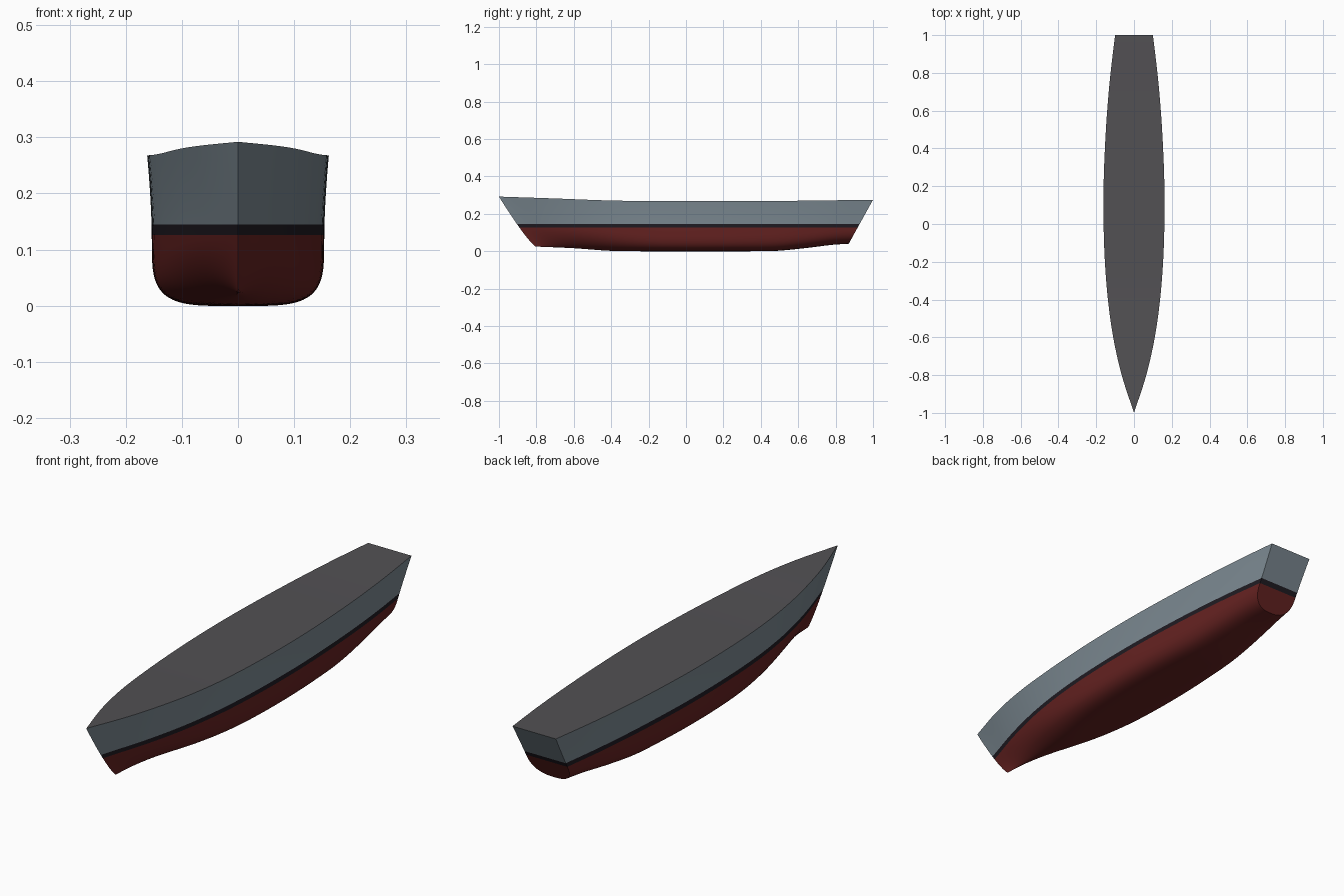
import bpy, bmesh, math

if "Cube" in bpy.data.objects:
    bpy.data.objects.remove(bpy.data.objects["Cube"])


def mat(name, rgb):
    m = bpy.data.materials.new(name)
    m.diffuse_color = (*rgb, 1)
    m.use_nodes = True
    m.node_tree.nodes["Principled BSDF"].inputs["Base Color"].default_value = m.diffuse_color
    return m


RED = mat("red_antifouling", (0.13, 0.016, 0.015))
BLACK = mat("black_boot_stripe", (0.014, 0.011, 0.016))
GREY = mat("hull_grey", (0.20, 0.25, 0.285))
DECK = mat("deck_dark_grey", (0.085, 0.082, 0.088))


def curve(pts, x):
    """Smooth Hermite interpolation through a few points."""
    n = len(pts)
    i = 0
    while i < n - 2 and x > pts[i + 1][0]:
        i += 1

    def slope(k):
        a, b = pts[max(k - 1, 0)], pts[min(k + 1, n - 1)]
        return (b[1] - a[1]) / (b[0] - a[0])
    (x0, y0), (x1, y1) = pts[i], pts[i + 1]
    h = x1 - x0
    t = (x - x0) / h
    return ((2*t**3 - 3*t**2 + 1) * y0 + (t**3 - 2*t**2 + t) * h * slope(i)
            + (3*t**2 - 2*t**3) * y1 + (t**3 - t**2) * h * slope(i + 1))


# Hull lines: half breadth and sheer by deck y, keel by bottom y, fullness by u
BREADTH = [(-1, 0), (-.8, .065), (-.6, .11), (-.4, .138), (-.2, .154), (0, .161),
           (.2, .161), (.4, .154), (.6, .142), (.8, .124), (1, .10)]
SHEER = [(-1, .292), (-.7, .282), (-.4, .271), (-.1, .268), (.5, .269), (1, .275)]
KEEL = [(-.805, .025), (-.6, .016), (-.42, .003), (-.3, 0), (.4, 0), (.5, .003),
        (.65, .018), (.78, .034), (.87, .04)]
FULL = [(0, 1.5), (.2, 2.3), (.42, 4), (.75, 3.8), (1, 2.6)]
Z_RED, Z_STRIPE = 0.126, 0.145
COLS, BILGE, TOP = 64, 16, 6


def section(u):
    """Half section from keel to sheer as (x, y, z)."""
    yd = -1 + 2 * u
    w, zs = curve(BREADTH, yd), curve(SHEER, yd)
    zk, n = curve(KEEL, -.805 + 1.675 * u), curve(FULL, u)
    a = w * (0.95 - 0.18 * max(0, 1 - u / .4) ** 2)
    prof = []
    for k in range(BILGE + 1):
        t = math.pi / 2 * k / BILGE
        s, c = max(math.sin(t), 0), max(math.cos(t), 0)
        if k == BILGE:
            c = 0
        prof.append((a * s ** (2 / n), zk + (Z_RED - zk) * (1 - c ** (2 / n))))
    for k in range(TOP + 1):
        z = Z_STRIPE + (zs - Z_STRIPE) * k / TOP
        s = (z - Z_RED) / (zs - Z_RED)
        prof.append((a + (w - a) * s ** 1.6, z))
    out = []
    for x, z in prof:
        zn = min(max((z - zk) / (zs - zk), 0), 1)
        yb = -.805 - .195 * zn ** .85      # raked stem
        ys = .87 + .13 * zn                # raked transom
        out.append((x, yb + (ys - yb) * u, z))
    return out


def make(name, bm, mats):
    bmesh.ops.remove_doubles(bm, verts=bm.verts, dist=1e-5)
    me = bpy.data.meshes.new(name)
    for m in mats:
        me.materials.append(m)
    bm.to_mesh(me)
    bm.free()
    ob = bpy.data.objects.new(name, me)
    bpy.context.collection.objects.link(ob)
    return ob


sections = [section(i / COLS) for i in range(COLS + 1)]
ROWS = len(sections[0])


def row_material(k):
    return 0 if k < BILGE else 1 if k == BILGE else 2


# Hull shell: both sides and transom
bm = bmesh.new()
grid = {}
for side in (-1, 1):
    for i, sec in enumerate(sections):
        for k, (x, y, z) in enumerate(sec):
            grid[side, i, k] = bm.verts.new((side * x, y, z))
for k in range(ROWS - 1):
    for side in (-1, 1):
        for i in range(COLS):
            q = [grid[side, i, k], grid[side, i + 1, k],
                 grid[side, i + 1, k + 1], grid[side, i, k + 1]]
            bm.faces.new(q if side == 1 else q[::-1]).material_index = row_material(k)
    q = [grid[1, COLS, k], grid[-1, COLS, k],
         grid[-1, COLS, k + 1], grid[1, COLS, k + 1]]
    bm.faces.new(q).material_index = row_material(k)
hull = make("hull", bm, [RED, BLACK, GREY])

# Deck closing the top along the sheer
bm = bmesh.new()
edge = [[bm.verts.new((s * sec[-1][0], sec[-1][1], sec[-1][2])) for s in (-1, 1)]
        for sec in sections]
for (a, b), (c, d) in zip(edge, edge[1:]):
    bm.faces.new((a, b, d, c))
deck = make("deck", bm, [DECK])

# Smooth hull with sharp stem, transom and deck edges
for ob in (hull, deck):
    bpy.ops.object.select_all(action='DESELECT')
    ob.select_set(True)
    bpy.context.view_layer.objects.active = ob
    bpy.ops.object.shade_smooth_by_angle(angle=math.radians(30))
